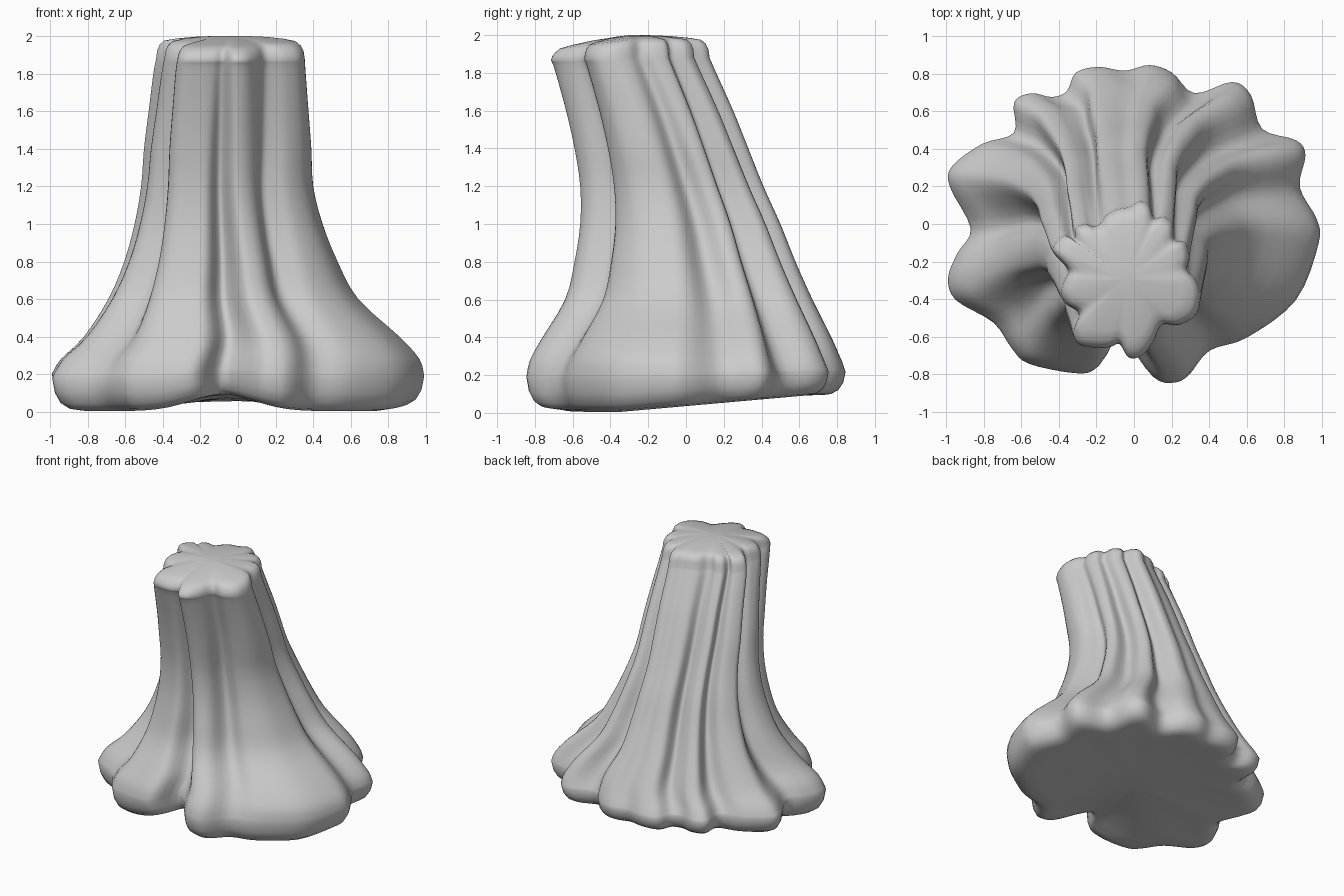
import bpy, bmesh, math

if "Cube" in bpy.data.objects:
    bpy.data.objects.remove(bpy.data.objects["Cube"])

# Root flare outline (top view, counter-clockwise), and matching crown outline
BASE = [(.98,-.1),(.97,.03),(.88,.2),(.91,.37),(.86,.45),(.68,.51),(.62,.69),(.52,.76),
        (.32,.70),(.20,.81),(.08,.85),(-.05,.82),(-.19,.84),(-.31,.81),(-.36,.71),(-.44,.68),
        (-.55,.70),(-.64,.65),(-.64,.49),(-.81,.43),(-.97,.31),(-.98,.2),(-.87,-.02),(-.94,-.15),
        (-.99,-.28),(-.95,-.4),(-.75,-.52),(-.65,-.66),(-.56,-.74),(-.31,-.79),(-.2,-.76),
        (-.08,-.6),(.1,-.81),(.21,-.84),(.29,-.8),(.4,-.67),(.6,-.6),(.86,-.4)]
TOP = [(.36,-.38),(.34,-.30),(.29,-.24),(.30,-.17),(.28,-.1),(.22,-.08),(.21,0),(.16,.04),
       (.11,.03),(.08,.1),(.03,.12),(-.03,.09),(-.09,.08),(-.15,.05),(-.19,0),(-.23,-.01),
       (-.27,0),(-.32,-.02),(-.33,-.08),(-.38,-.06),(-.43,-.10),(-.44,-.15),(-.36,-.24),(-.38,-.29),
       (-.40,-.36),(-.37,-.42),(-.30,-.47),(-.33,-.56),(-.30,-.63),(-.2,-.65),(-.13,-.645),
       (-.08,-.63),(-.03,-.70),(.04,-.69),(.10,-.62),(.15,-.53),(.24,-.53),(.33,-.48)]
GROOVES = {2, 5, 8, 14, 18, 22, 26, 31, 35}

# Trunk extents by height: z, xmin, xmax, ymin, ymax
EXTENTS = [(.18,-.99,.99,-.845,.845),(.28,-.94,.965,-.825,.82),(.4,-.82,.86,-.76,.77),
           (.6,-.69,.64,-.64,.67),(.8,-.605,.53,-.59,.58),(1.0,-.55,.45,-.56,.50),
           (1.2,-.515,.40,-.56,.41),(1.4,-.50,.39,-.59,.33),(1.6,-.475,.375,-.635,.25),
           (1.8,-.45,.36,-.69,.16),(1.88,-.435,.355,-.715,.125)]
SUB = 4

def cr(a, b, c, d, t):
    """Catmull-Rom interpolation of tuples."""
    return tuple(.5*(2*q + (r-p)*t + (2*p-5*q+4*r-s)*t*t + (3*q-p-3*r+s)*t**3)
                 for p, q, r, s in zip(a, b, c, d))

def dense(pts):
    n = len(pts)
    return [cr(pts[i-1], pts[i], pts[(i+1) % n], pts[(i+2) % n], k/SUB)
            for i in range(n) for k in range(SUB)]

def normalise(pts):
    xs, ys = zip(*pts)
    return [((x-min(xs))/(max(xs)-min(xs)), (y-min(ys))/(max(ys)-min(ys))) for x, y in pts]

def section(e):
    """Cross-section blended from root to crown and fitted to its extents."""
    z, x0, x1, y0, y1 = e
    t = min(1, max(0, (z-.18)/1.7))
    deep = 1 - .09*math.sin(math.pi*t)
    pts = []
    for i, (a, b) in enumerate(zip(normalise(BASE), normalise(TOP))):
        f = deep if i in GROOVES else 1
        pts.append(tuple(.5 + (p+(q-p)*t-.5)*f for p, q in zip(a, b)))
    return [(x0+(x1-x0)*x, y0+(y1-y0)*y, z) for x, y in normalise(dense(pts))]

def lift(x, y):
    """Underside height: raised at the back and under the front hollow."""
    back = .09*min(1, max(0, (y+.35)/1.0))
    hollow = .09*math.exp(-((x+.08)/.24)**2)*min(1, max(0, -y/.5))
    return back + hollow

def inset(ring, cx, cy, s, z):
    return [(cx+(x-cx)*s, cy+(y-cy)*s, z) for x, y, _ in ring]

# Trunk wall rings
levels = []
n = len(EXTENTS)
for i in range(n-1):
    ctrl = [EXTENTS[max(0, min(n-1, i+k))] for k in (-1, 0, 1, 2)]
    levels += [cr(*ctrl, k/3) for k in range(3)]
levels.append(EXTENTS[-1])
wall = [section(e) for e in levels]

# Rounded underside, rounded crown
foot = [inset(wall[0], 0, 0, s, z) for s, z in
        ((.2, .025), (.5, .02), (.75, .012), (.85, .005), (.91, .015), (.955, .045), (.985, .10))]
crown = [inset(wall[-1], -.04, -.29, s, z) for s, z in
         ((.985, 1.925), (.95, 1.955), (.89, 1.975), (.75, 1.985), (.5, 1.995), (.2, 2.0))]
rings = foot + wall + crown

def place(p):
    x, y, z = p
    z += lift(x, y)*max(0, 1-z/.3)
    if z > 1.85:
        z -= .05*min(1, max(0, (-.3-y)/.4))*min(1, (z-1.85)/.1)
    return x, y, z

bm = bmesh.new()
loops = [[bm.verts.new(place(p)) for p in r] for r in rings]
for a, b in zip(loops, loops[1:]):
    for i in range(len(a)):
        j = (i+1) % len(a)
        bm.faces.new((a[i], a[j], b[j], b[i]))
for loop, c in ((loops[0][::-1], (0, 0, .03)), (loops[-1], (-.04, -.29, 2.0))):
    mid = bm.verts.new(place(c))
    for i in range(len(loop)):
        bm.faces.new((loop[i], loop[(i+1) % len(loop)], mid))
bmesh.ops.recalc_face_normals(bm, faces=bm.faces)
mesh = bpy.data.meshes.new("tree_stump")
bm.to_mesh(mesh)
bm.free()
for p in mesh.polygons:
    p.use_smooth = True
stump = bpy.data.objects.new("tree_stump", mesh)
bpy.context.collection.objects.link(stump)
